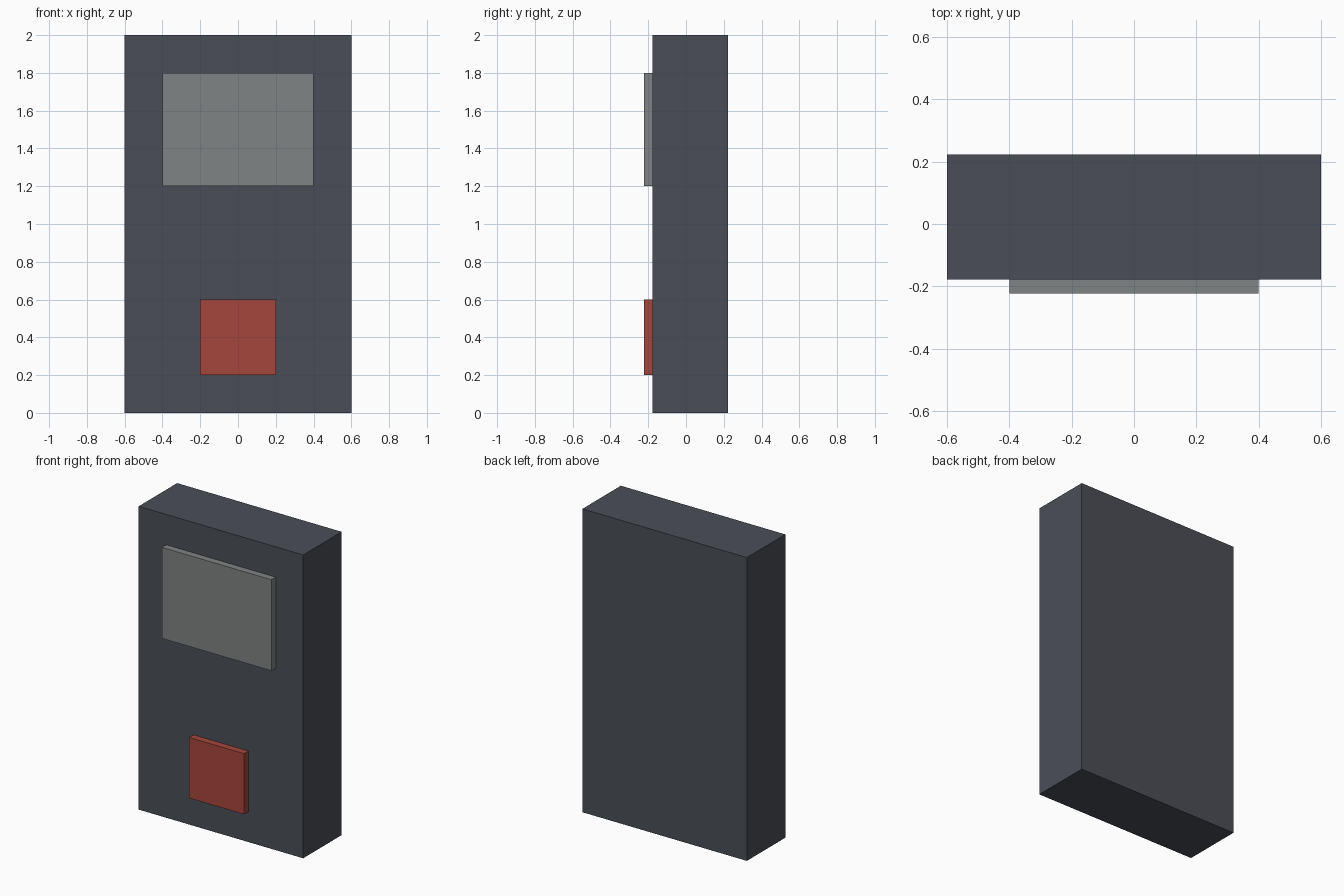
import bpy

if "Cube" in bpy.data.objects:
    bpy.data.objects.remove(bpy.data.objects["Cube"])


def material(name, rgb):
    mat = bpy.data.materials.new(name)
    mat.diffuse_color = (*rgb, 1.0)
    mat.use_nodes = True
    mat.node_tree.nodes["Principled BSDF"].inputs["Base Color"].default_value = mat.diffuse_color
    return mat


def box(name, lo, hi, mat):
    """Axis-aligned box between two corners."""
    bpy.ops.mesh.primitive_cube_add(size=1, location=[(a + b) / 2 for a, b in zip(lo, hi)])
    obj = bpy.context.object
    obj.name = name
    obj.scale = [b - a for a, b in zip(lo, hi)]
    bpy.ops.object.transform_apply(location=False, rotation=False, scale=True)
    obj.data.materials.append(mat)
    return obj


slate = material("dark_slate", (0.069, 0.076, 0.095))
grey = material("panel_grey", (0.216, 0.227, 0.227))
red = material("brick_red", (0.376, 0.061, 0.045))

FRONT, BODY_FRONT, BACK = -0.2225, -0.1775, 0.2225
EMBED = BODY_FRONT + 0.005  # plates sink slightly into the body

# Main slab
box("cabinet_body", (-0.6, BODY_FRONT, 0.0), (0.6, BACK, 2.0), slate)
# Raised upper screen
box("screen_panel", (-0.4, FRONT, 1.2), (0.4, EMBED, 1.8), grey)
# Raised lower square
box("lower_plate", (-0.2, FRONT, 0.2), (0.2, EMBED, 0.6), red)
